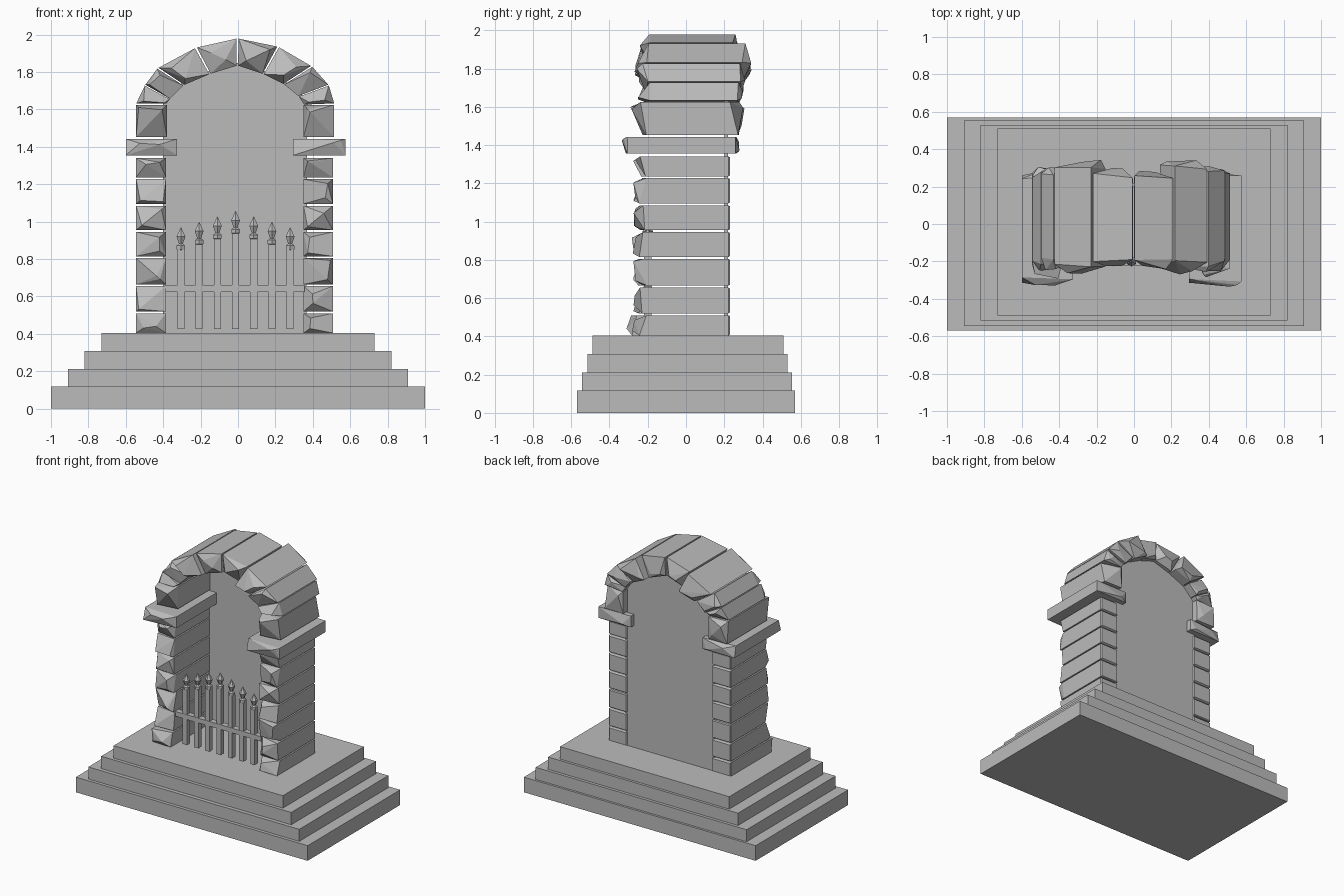
import bpy
import bmesh
import math
import random
from mathutils import Vector

random.seed(7)
cube = bpy.data.objects.get("Cube")
if cube:
    bpy.data.objects.remove(cube, do_unlink=True)

stone_grey = bpy.data.materials.new("stone grey")
stone_grey.use_nodes = True
GREY = (0.5, 0.5, 0.5, 1)
stone_grey.diffuse_color = GREY
stone_grey.node_tree.nodes["Principled BSDF"].inputs["Base Color"].default_value = GREY


def finish(name, bm):
    bmesh.ops.recalc_face_normals(bm, faces=bm.faces)
    mesh = bpy.data.meshes.new(name)
    bm.to_mesh(mesh)
    bm.free()
    mesh.materials.append(stone_grey)
    obj = bpy.data.objects.new(name, mesh)
    bpy.context.collection.objects.link(obj)
    return obj


def add_box(bm, x0, x1, y0, y1, z0, z1):
    verts = bmesh.ops.create_cube(bm, size=1)["verts"]
    for v in verts:
        v.co = Vector((x1 if v.co.x > 0 else x0,
                       y1 if v.co.y > 0 else y0,
                       z1 if v.co.z > 0 else z0))


def rough_end(corners, y, out, rough):
    """Points of one chipped end: worn corners and a broken ridge."""
    centre = sum(corners, Vector((0, 0))) / 4
    pts = []
    for c in corners:
        pts.append((c, y - out * random.uniform(0, rough)))
    for _ in range(2):
        c = centre.lerp(random.choice(corners), random.uniform(0.3, 0.85))
        pts.append((c, y + out * random.uniform(0.2, 0.7) * rough))
    return pts


def stone(name, corners, y0, y1, front=0.05, back=0.0):
    """A block with an xz outline, chipped at the front and maybe the back."""
    corners = [Vector(c) for c in corners]
    centre = sum(corners, Vector((0, 0))) / 4
    pts = rough_end(corners, y0, -1, front)
    if back:
        pts += rough_end(corners, y1, 1, back)
    else:
        pts += [(c, y1 - 0.008) for c in corners]
        pts += [(c.lerp(centre, 0.08), y1) for c in corners]
    bm = bmesh.new()
    for p, y in pts:
        bm.verts.new((p.x, y, p.y))
    hull = bmesh.ops.convex_hull(bm, input=bm.verts)
    loose = [v for v in hull["geom_interior"] if isinstance(v, bmesh.types.BMVert)]
    bmesh.ops.delete(bm, geom=loose, context='VERTS')
    bmesh.ops.dissolve_limit(bm, angle_limit=0.03, verts=bm.verts, edges=bm.edges)
    return finish(name, bm)


def rect(x0, x1, z0, z1):
    return [(x0, z0), (x1, z0), (x1, z1), (x0, z1)]


# Stepped base
bm = bmesh.new()
for w, y0, y1, z0, z1 in [(1, -.57, .57, 0, .118), (.91, -.545, .553, .118, .212),
                          (.82, -.515, .53, .212, .308), (.73, -.49, .51, .308, .405)]:
    add_box(bm, -w, w, y0, y1, z0, z1)
finish("stepped_base", bm)

# Pillars, with capitals and the springing stone above
courses = [.405, .52, .665, .815, .955, 1.095, 1.237, 1.35]
for side, x0, x1, c0, c1 in [("right", -.545, -.385, -.60, -.325),
                             ("left", .35, .507, .295, .575)]:
    for i, (a, b) in enumerate(zip(courses, courses[1:])):
        y0 = -.29 if side == "right" and i == 0 else -.25
        stone(f"{side}_pillar_stone_{i + 1}", rect(x0, x1, a, b - .01), y0, .23)
    stone(f"{side}_capital", rect(c0, c1, 1.355, 1.443), -.315, .265, .03, .03)
    stone(f"{side}_springer", rect(x0, x1 + .005, 1.453, 1.625), -.25, .28, .06, .05)

# Arch stones between (outer, inner) joints
joints = [((-.545, 1.63), (-.385, 1.63)), ((-.497, 1.73), (-.365, 1.655)),
          ((-.43, 1.82), (-.29, 1.73)), ((-.225, 1.93), (-.15, 1.79)),
          ((-.003, 1.98), (-.003, 1.835)), ((.215, 1.935), (.135, 1.79)),
          ((.395, 1.83), (.245, 1.735)), ((.485, 1.73), (.325, 1.67)),
          ((.515, 1.63), (.355, 1.625))]
depths = [(-.22, .28), (-.22, .29), (-.24, .32), (-.21, .275),
          (-.21, .27), (-.24, .325), (-.23, .29), (-.23, .28)]
for i, (a, b) in enumerate(zip(joints, joints[1:])):
    ao, ai, bo, bi = [Vector(p) for p in a + b]
    gap = 0.025
    outline = [ao.lerp(bo, gap), bo.lerp(ao, gap), bi.lerp(ai, gap), ai.lerp(bi, gap)]
    stone(f"arch_stone_{i + 1}", outline, *depths[i], 0.045, 0.035)

# Wall closing the opening at the back
outline = [(-.40, .405)] + [((o[0] + 9 * n[0]) / 10, (o[1] + 9 * n[1]) / 10)
                            for o, n in joints] + [(.365, .405)]
bm = bmesh.new()
face = bm.faces.new([bm.verts.new((x, .20, z)) for x, z in outline])
ext = bmesh.ops.extrude_face_region(bm, geom=[face])["geom"]
bmesh.ops.translate(bm, vec=(0, .02, 0),
                    verts=[v for v in ext if isinstance(v, bmesh.types.BMVert)])
finish("back_wall", bm)

# Gate: pickets with collars and spear heads, joined by a rail
GATE_Y = -.20
finial = [(.012, -.125), (.026, -.118), (.026, -.098), (.012, -.088),
          (.027, -.05), (0.001, 0)]
for i in range(7):
    x = -.305 + i * .0973
    top = .97 + .029 * (3 - abs(i - 3))
    bm = bmesh.new()
    add_box(bm, x - .019, x + .019, GATE_Y - .019, GATE_Y + .019, .425, top - .12)
    rings = []
    for r, dz in finial:
        rings.append([bm.verts.new((x + r * math.cos(k * math.pi / 3 + math.pi / 6),
                                    GATE_Y + r * math.sin(k * math.pi / 3 + math.pi / 6),
                                    top + dz)) for k in range(6)])
    for lo, hi in zip(rings, rings[1:]):
        for k in range(6):
            n = (k + 1) % 6
            bm.faces.new((lo[k], lo[n], hi[n], hi[k]))
    bm.faces.new(rings[0])
    bm.faces.new(rings[-1])
    finish(f"gate_picket_{i + 1}", bm)
bm = bmesh.new()
add_box(bm, -.39, .355, GATE_Y - .022, GATE_Y + .022, .625, .662)
finish("gate_rail", bm)
